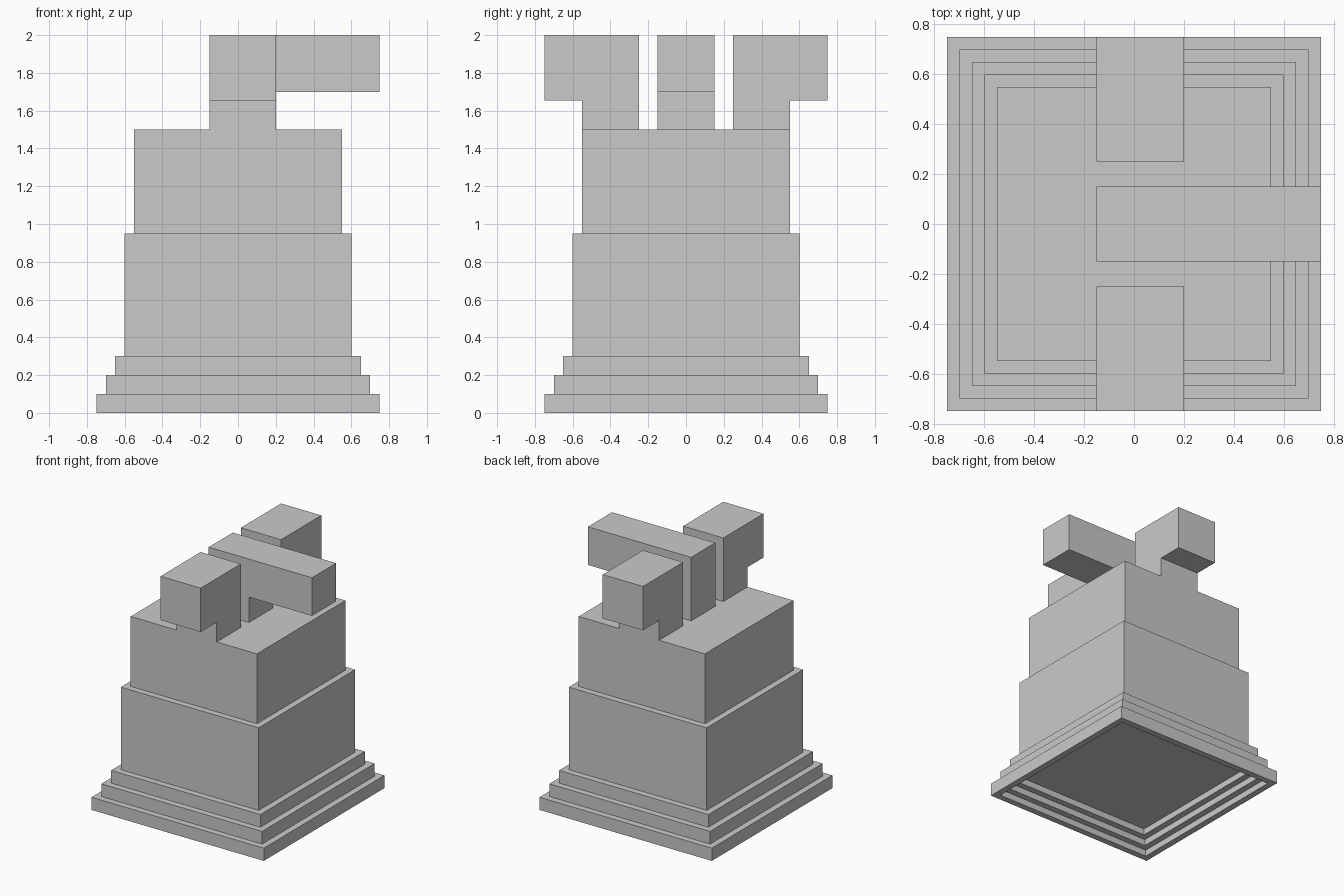
import bpy
import bmesh
from mathutils import Vector

if "Cube" in bpy.data.objects:
    bpy.data.objects.remove(bpy.data.objects["Cube"], do_unlink=True)

# One plain stone colour
stone = bpy.data.materials.new("grey_stone")
stone.use_nodes = True
colour = (0.59, 0.59, 0.59, 1)
stone.diffuse_color = colour
stone.node_tree.nodes["Principled BSDF"].inputs["Base Color"].default_value = colour


def finish(name, bm):
    bmesh.ops.recalc_face_normals(bm, faces=bm.faces)
    mesh = bpy.data.meshes.new(name)
    bm.to_mesh(mesh)
    bm.free()
    mesh.materials.append(stone)
    obj = bpy.data.objects.new(name, mesh)
    bpy.context.collection.objects.link(obj)
    return obj


def square_stack(name, profile):
    """Sweep (half width, height) pairs around a square plan and cap both ends."""
    bm = bmesh.new()
    rings = [[bm.verts.new((sx * h, sy * h, z))
              for sx, sy in ((-1, -1), (1, -1), (1, 1), (-1, 1))]
             for h, z in profile]
    for low, high in zip(rings, rings[1:]):
        for i in range(4):
            j = (i + 1) % 4
            bm.faces.new((low[i], low[j], high[j], high[i]))
    bm.faces.new(rings[0])
    bm.faces.new(rings[-1])
    return finish(name, bm)


def extrude_outline(name, points, direction):
    """Extrude a flat outline along a direction."""
    bm = bmesh.new()
    face = bm.faces.new([bm.verts.new(p) for p in points])
    out = bmesh.ops.extrude_face_region(bm, geom=[face], use_keep_orig=True)
    verts = [v for v in out["geom"] if isinstance(v, bmesh.types.BMVert)]
    bmesh.ops.translate(bm, verts=verts, vec=Vector(direction))
    return finish(name, bm)


# Stepped plinth with a shallow stepped recess underneath, and the two-tier body
square_stack("stepped_body", [
    (0.6, 0.15), (0.6, 0.1), (0.65, 0.1), (0.65, 0.05), (0.7, 0.05), (0.7, 0),
    (0.75, 0), (0.75, 0.1), (0.7, 0.1), (0.7, 0.2),
    (0.65, 0.2), (0.65, 0.3), (0.6, 0.3), (0.6, 0.95),
    (0.55, 0.95), (0.55, 1.5)])

# Central post with an arm reaching to the left side
arm = [(-0.15, 1.5), (0.2, 1.5), (0.2, 1.7), (0.75, 1.7), (0.75, 2), (-0.15, 2)]
extrude_outline("centre_arm", [(x, -0.15, z) for x, z in arm], (0, 0.3, 0))

# Front and back posts with overhanging heads
hook = [(0.25, 1.5), (0.55, 1.5), (0.55, 1.655), (0.75, 1.655), (0.75, 2), (0.25, 2)]
for name, side in (("front_post", -1), ("back_post", 1)):
    extrude_outline(name, [(-0.15, side * y, z) for y, z in hook], (0.35, 0, 0))
